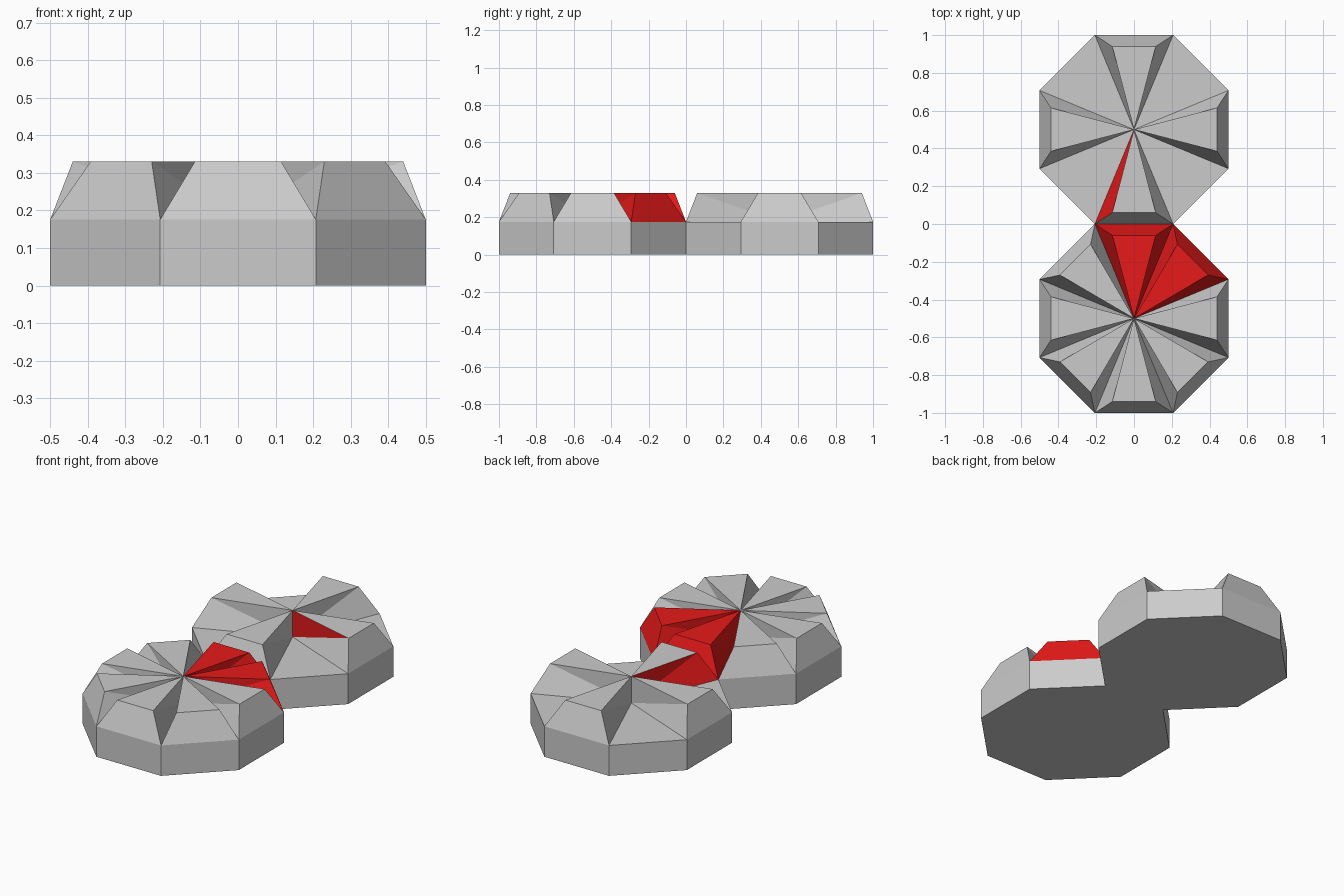
import bpy
from math import cos, sin, tan, pi

if "Cube" in bpy.data.objects:
    bpy.data.objects.remove(bpy.data.objects["Cube"])

R = 0.5                      # apothem of the octagon
FLOOR, TOP = 0.176, 0.33     # tray height, wedge height
HALF = R * tan(pi / 8)       # half of an octagon side
TOP_R, TOP_HALF = 0.44, 0.115

red = bpy.data.materials.new("red")
red.diffuse_color = (0.8, 0.01, 0.01, 1)
red.use_nodes = True
red.node_tree.nodes["Principled BSDF"].inputs["Base Color"].default_value = red.diffuse_color
grey = bpy.data.materials.new("grey")
grey.diffuse_color = (0.8, 0.8, 0.8, 1)
grey.use_nodes = True
grey.node_tree.nodes["Principled BSDF"].inputs["Base Color"].default_value = grey.diffuse_color


def make_mesh(name, verts, faces, centre_y):
    mesh = bpy.data.meshes.new(name)
    mesh.from_pydata(verts, [], faces)
    obj = bpy.data.objects.new(name, mesh)
    obj.location.y = centre_y
    bpy.context.collection.objects.link(obj)
    return obj


def base(name, centre_y):
    rad = R / cos(pi / 8)
    ring = [(rad * cos(pi / 8 + i * pi / 4), rad * sin(pi / 8 + i * pi / 4)) for i in range(8)]
    verts = [(x, y, z) for z in (0, FLOOR) for x, y in ring]
    faces = [tuple(range(7, -1, -1)), tuple(range(8, 16))]
    faces += [(i, (i + 1) % 8, (i + 1) % 8 + 8, i + 8) for i in range(8)]
    return make_mesh(name, verts, faces, centre_y)


def wedge(name, centre_y, step, red_faces=()):
    a = step * pi / 4
    local = [(0, 0, FLOOR), (0, 0, TOP),
             (R, -HALF, FLOOR), (R, HALF, FLOOR),
             (TOP_R, -TOP_HALF, TOP), (TOP_R, TOP_HALF, TOP)]
    verts = [(r * cos(a) - t * sin(a), r * sin(a) + t * cos(a), z) for r, t, z in local]
    # top, outer slope, clockwise side (upper, lower), other side (upper, lower), underside
    faces = [(1, 4, 5), (2, 3, 5, 4), (0, 4, 1), (0, 2, 4),
             (0, 1, 5), (0, 5, 3), (0, 3, 2)]
    obj = make_mesh(name, verts, faces, centre_y)
    if red_faces:
        obj.data.materials.append(grey)
        obj.data.materials.append(red)
        for i in red_faces:
            obj.data.polygons[i].material_index = 1
    return obj


# Front tray, all eight wedges, two of them red
base("front_base", -R)
for k in range(8):
    wedge(f"front_wedge_{k}", -R, k, range(7) if k in (1, 2) else ())

# Back tray, every other wedge, with red sides on two
base("back_base", R)
for k in (0, 2, 4, 6):
    wedge(f"back_wedge_{k}", R, k, {0: (2,), 6: (2, 3)}.get(k, ()))
